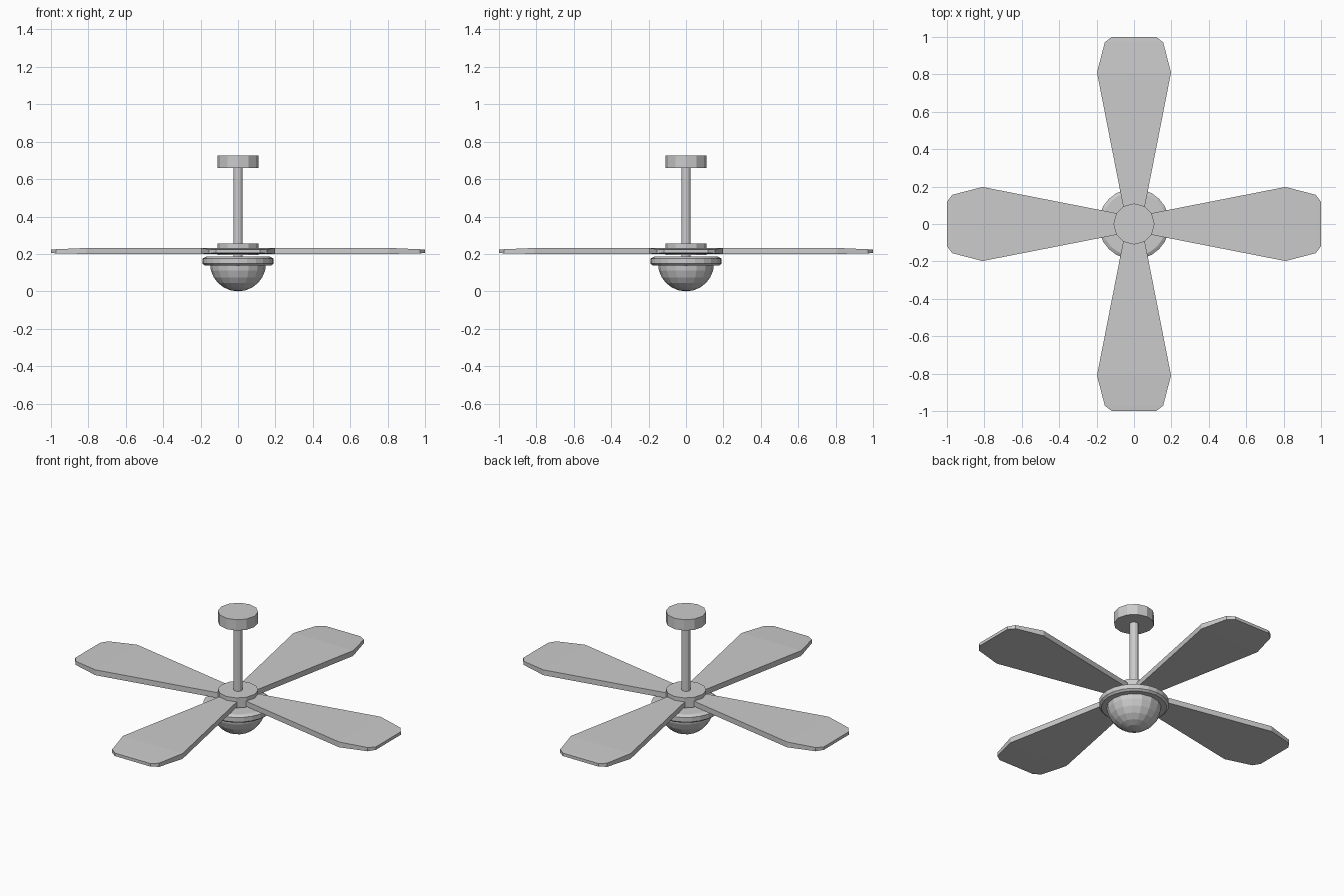
import bpy, bmesh, math
from mathutils import Matrix

if "Cube" in bpy.data.objects:
    bpy.data.objects.remove(bpy.data.objects["Cube"], do_unlink=True)

GREY = (0.6, 0.6, 0.6, 1)
mat = bpy.data.materials.new("light grey")
mat.use_nodes = True
mat.diffuse_color = GREY
mat.node_tree.nodes["Principled BSDF"].inputs["Base Color"].default_value = GREY


def finish(name, bm):
    bmesh.ops.recalc_face_normals(bm, faces=bm.faces)
    mesh = bpy.data.meshes.new(name)
    bm.to_mesh(mesh)
    bm.free()
    mesh.materials.append(mat)
    obj = bpy.data.objects.new(name, mesh)
    bpy.context.collection.objects.link(obj)
    return obj


def lathe(name, profile, sides):
    """Spin (radius, height) points around z; both ends lie on the axis."""
    bm = bmesh.new()
    verts = [bm.verts.new((r, 0, z)) for r, z in profile]
    edges = [bm.edges.new(pair) for pair in zip(verts, verts[1:])]
    bmesh.ops.spin(bm, geom=verts + edges, cent=(0, 0, 0), axis=(0, 0, 1),
                   angle=math.tau, steps=sides)
    bmesh.ops.remove_doubles(bm, verts=bm.verts, dist=0.0005)
    return finish(name, bm)


def cylinder(name, radius, bottom, top, sides=12):
    bm = bmesh.new()
    bmesh.ops.create_cone(bm, cap_ends=True, segments=sides, radius1=radius,
                          radius2=radius, depth=top - bottom,
                          matrix=Matrix.Translation((0, 0, (top + bottom) / 2))
                          @ Matrix.Rotation(math.pi / 2, 4, "Z"))
    return finish(name, bm)


def blade(name, angle):
    """Paddle that widens outward, with clipped corners and a thinner tip."""
    # distance from axis, half width, underside, top
    stations = [(0.08, 0.055, 0.2, 0.232), (0.81, 0.198, 0.2, 0.232),
                (0.972, 0.156, 0.203, 0.225), (1.0, 0.118, 0.205, 0.223)]
    bm = bmesh.new()
    loops = [[bm.verts.new(p) for p in
              ((x, -w, lo), (x, w, lo), (x, w, hi), (x, -w, hi))]
             for x, w, lo, hi in stations]
    for a, b in zip(loops, loops[1:]):
        for i in range(4):
            j = (i + 1) % 4
            bm.faces.new((a[i], a[j], b[j], b[i]))
    bm.faces.new(loops[0])
    bm.faces.new(loops[-1])
    bm.transform(Matrix.Rotation(angle, 4, "Z"))
    return finish(name, bm)


# Ceiling mount, rod and hub
cylinder("ceiling_mount", 0.11, 0.66, 0.725)
cylinder("rod", 0.025, 0.17, 0.67)
cylinder("hub", 0.11, 0.195, 0.255)

# Four blades
for i, side in enumerate(("left", "back", "right", "front")):
    blade(side + "_blade", i * math.pi / 2)

# Lamp ring with bevelled rim
lathe("lamp_ring", [(0, 0.185), (0.172, 0.185), (0.19, 0.175), (0.19, 0.148),
                    (0.178, 0.138), (0.14, 0.138), (0, 0.138)], 24)

# Lamp bowl
steps = 6
lathe("lamp_bowl", [(0, 0.15)] + [
    (0.15 * math.cos(t), 0.15 - 0.15 * math.sin(t))
    for t in (k * math.pi / 2 / steps for k in range(steps + 1))], 16)
